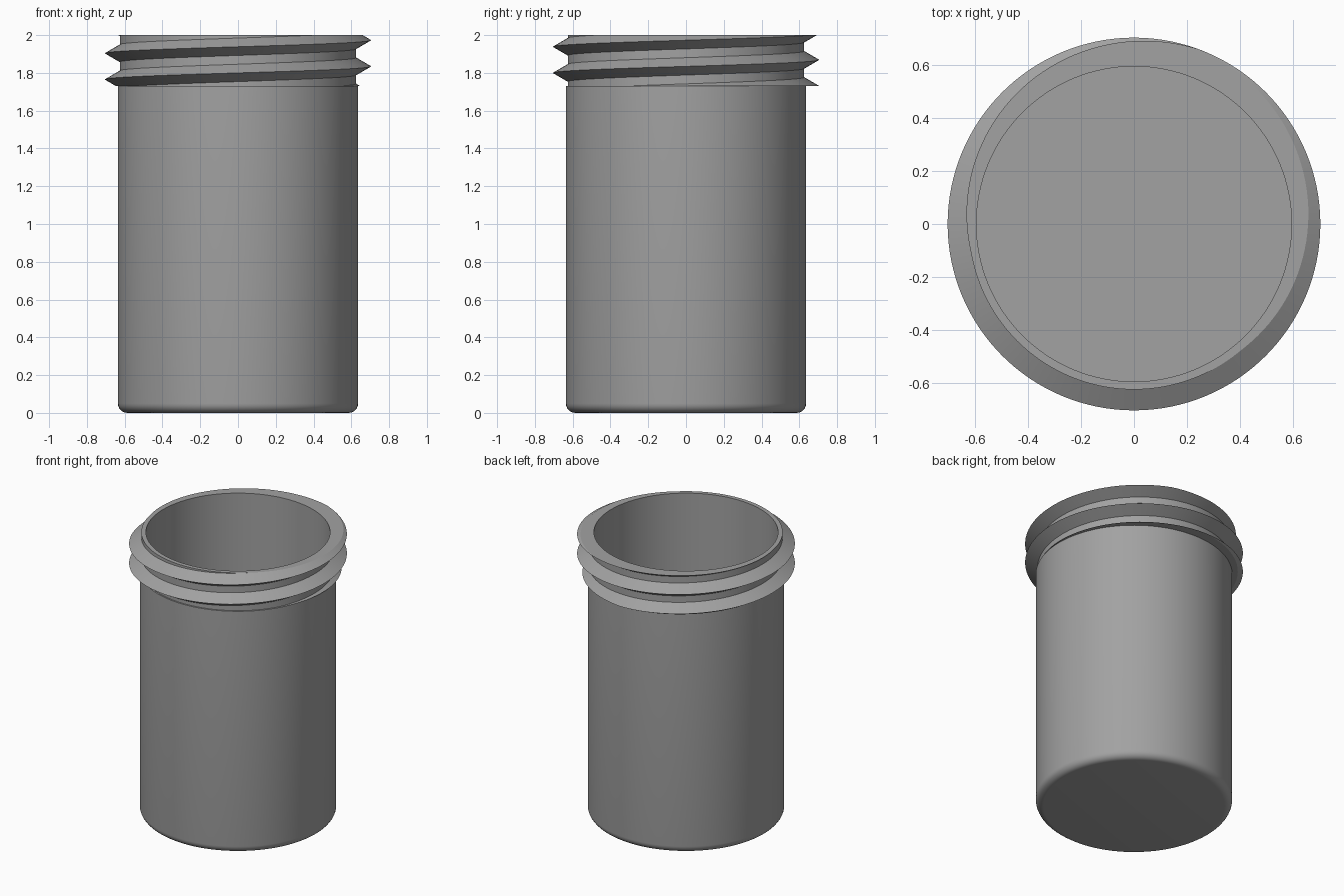
import bpy, bmesh, math

if "Cube" in bpy.data.objects:
    bpy.data.objects.remove(bpy.data.objects["Cube"])

SEG = 128                                   # columns around the jar
INNER, BODY, ROOT, CREST = 0.596, 0.636, 0.626, 0.705
TOP, SHOULDER, FLOOR, FILLET = 2.0, 1.73, 0.04, 0.05
PITCH, HALF, CREST_Z = 0.1385, 0.046, 1.973  # right-handed thread

grey = bpy.data.materials.new("grey plastic")
grey.diffuse_color = (0.36, 0.36, 0.36, 1)
grey.use_nodes = True
grey.node_tree.nodes["Principled BSDF"].inputs["Base Color"].default_value = grey.diffuse_color


def sweep(name, profile):
    """Sweep an angle-dependent (radius, z) profile around the z axis."""
    bm = bmesh.new()
    cols = []
    for i in range(SEG + 1):
        a = 2 * math.pi * i / SEG
        cols.append([bm.verts.new((r * math.cos(a), r * math.sin(a), z))
                     for r, z in profile(a)])
    for c, d in zip(cols, cols[1:]):
        for j in range(len(c) - 1):
            bm.faces.new((c[j], c[j + 1], d[j + 1], d[j]))
    # close the seam and collapse clipped rows
    bmesh.ops.remove_doubles(bm, verts=bm.verts, dist=1e-4)
    bmesh.ops.dissolve_degenerate(bm, dist=1e-5, edges=bm.edges)
    me = bpy.data.meshes.new(name)
    bm.to_mesh(me)
    bm.free()
    me.materials.append(grey)
    ob = bpy.data.objects.new(name, me)
    bpy.context.collection.objects.link(ob)
    bpy.ops.object.select_all(action='DESELECT')
    ob.select_set(True)
    bpy.context.view_layer.objects.active = ob
    bpy.ops.object.shade_smooth_by_angle(angle=math.radians(30))
    return ob


# Cup: inner floor, inner wall up to the rim
def liner(a):
    return [(0, FLOOR), (INNER, FLOOR), (INNER, TOP)]


# Outer wall with rounded bottom edge and flat base
def shell(a):
    arc = [(BODY - FILLET + FILLET * math.cos(t * math.pi / 12),
            FILLET - FILLET * math.sin(t * math.pi / 12)) for t in range(7)]
    return [(BODY, SHOULDER)] + arc + [(0, 0)]


# Neck: rim, helical V thread cut flat at both ends, shoulder ledge
def neck(a):
    lead = CREST_Z + PITCH * a / (2 * math.pi)
    rows = [(INNER, TOP)]
    zs = [TOP] + [lead + k * PITCH + s * HALF
                  for k in range(1, -5, -1) for s in (1, 0, -1)] + [SHOULDER]
    for z in zs:
        z = min(max(z, SHOULDER), TOP)
        d = abs((z - lead + PITCH / 2) % PITCH - PITCH / 2)
        rows.append((ROOT + (CREST - ROOT) * max(0, 1 - d / HALF), z))
    return rows + [(BODY, SHOULDER)]


sweep("inner_wall", liner)
sweep("outer_wall", shell)
sweep("threaded_neck", neck)
